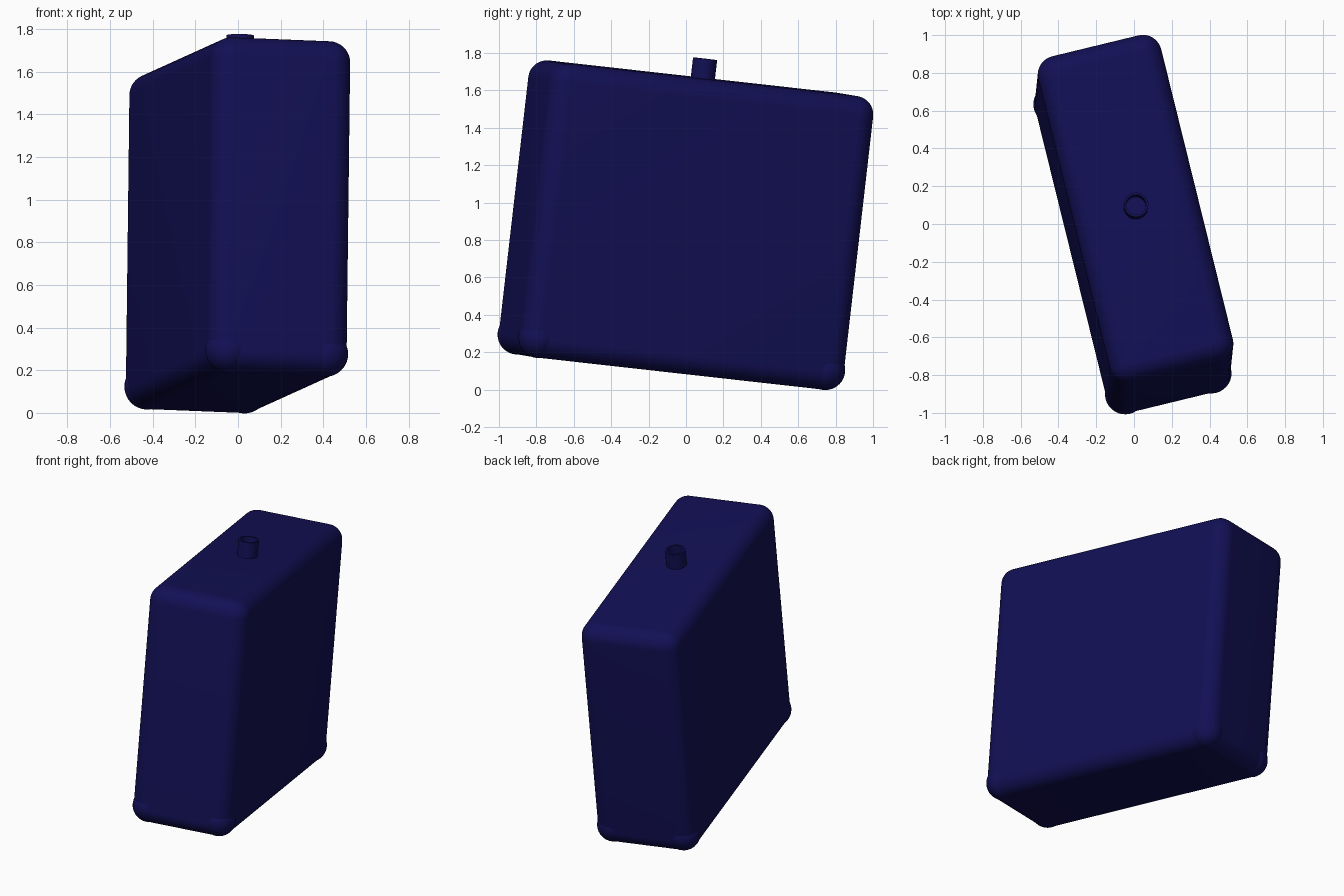
import bpy, bmesh
from math import radians
from mathutils import Matrix, Vector

if "Cube" in bpy.data.objects:
    bpy.data.objects.remove(bpy.data.objects["Cube"])

W, L, H, R = 0.67, 1.79, 1.58, 0.10

# tilted frame of the whole can: width, length and up axes
up = Vector((0.012, 0.114, 0.993)).normalized()
length = up.cross(Vector((0.97, 0.235, -0.04))).normalized()
width = length.cross(up)
frame = Matrix((width, length, up)).transposed().to_4x4()
frame.translation = (0, 0, 0.88)

navy = bpy.data.materials.new("navy_plastic")
navy.diffuse_color = (0.006, 0.005, 0.09, 1)
navy.use_nodes = True
navy.node_tree.nodes["Principled BSDF"].inputs["Base Color"].default_value = navy.diffuse_color


def finish(name, bm):
    mesh = bpy.data.meshes.new(name)
    bm.to_mesh(mesh)
    bm.free()
    mesh.materials.append(navy)
    ob = bpy.data.objects.new(name, mesh)
    bpy.context.collection.objects.link(ob)
    ob.matrix_world = frame
    bpy.ops.object.select_all(action='DESELECT')
    ob.select_set(True)
    bpy.context.view_layer.objects.active = ob
    bpy.ops.object.shade_smooth_by_angle(angle=radians(35))
    return ob


# tank body with rounded edges
bm = bmesh.new()
bmesh.ops.create_cube(bm, size=1)
bmesh.ops.scale(bm, vec=(W, L, H), verts=bm.verts)
bmesh.ops.bevel(bm, geom=bm.edges[:], offset=R, segments=10,
                profile=0.5, affect='EDGES')
finish("tank_body", bm)

# slightly proud bumps on the bottom corners
bm = bmesh.new()
for sx in (-1, 1):
    for sy in (-1, 1):
        pos = Vector((sx * (W / 2 - R), sy * (L / 2 - R), -H / 2 + R + 0.005))
        bmesh.ops.create_uvsphere(bm, u_segments=32, v_segments=20,
                                  radius=R + 0.007,
                                  matrix=Matrix.Translation(pos))
finish("corner_bumps", bm)

# open filler neck: profile spun around the up axis
top = H / 2
profile = [(0.065, top - 0.02), (0.065, top + 0.105), (0.053, top + 0.105),
           (0.053, top + 0.005), (0.0, top + 0.005)]
bm = bmesh.new()
verts = [bm.verts.new((r, 0, z)) for r, z in profile]
edges = [bm.edges.new(p) for p in zip(verts, verts[1:])]
bmesh.ops.spin(bm, geom=verts + edges, cent=(0, 0, 0), axis=(0, 0, 1),
               angle=radians(360), steps=40)
bmesh.ops.remove_doubles(bm, verts=bm.verts, dist=1e-4)
bmesh.ops.recalc_face_normals(bm, faces=bm.faces)
finish("filler_neck", bm)
